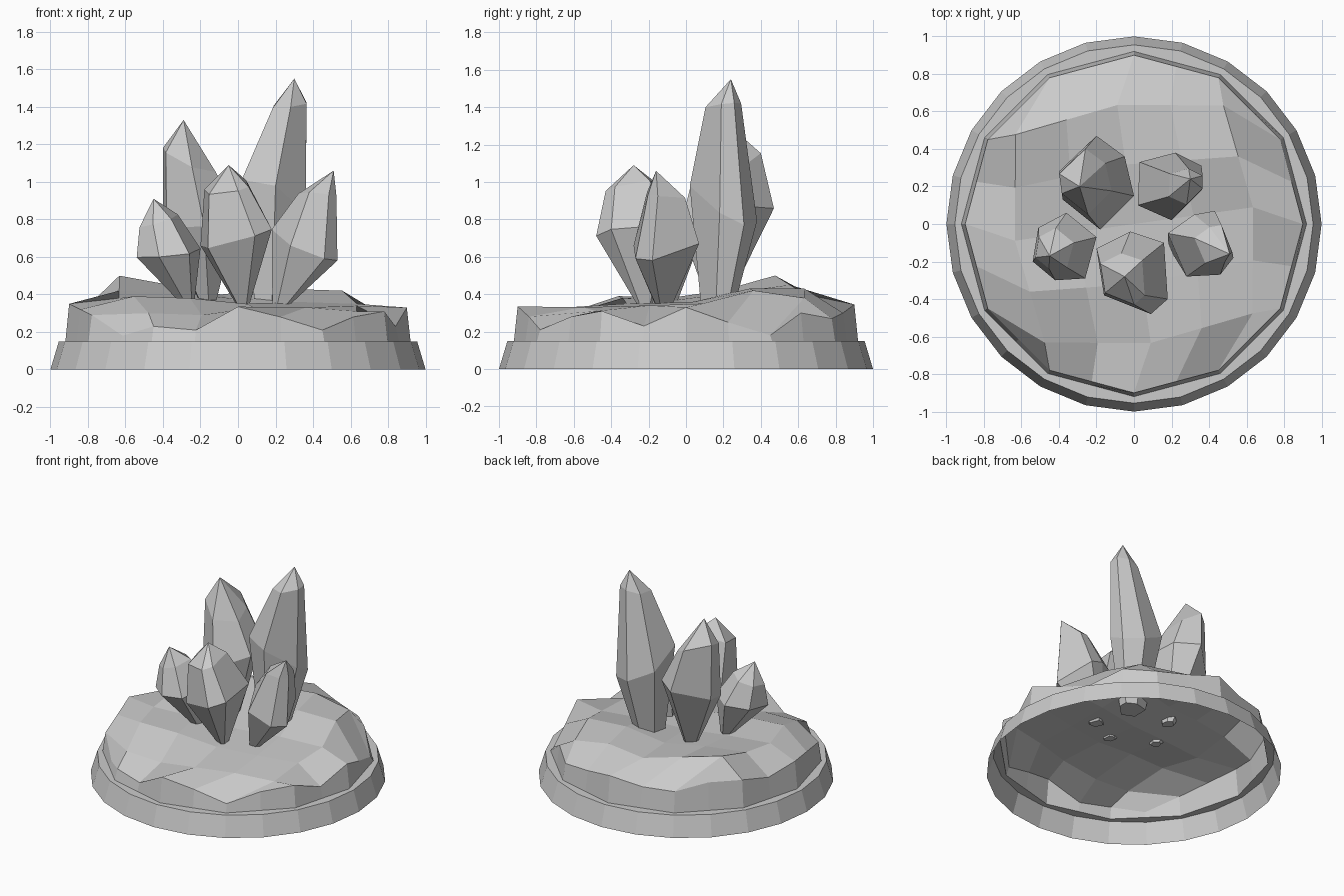
import bpy, bmesh
from math import sin, cos, pi, radians
from mathutils import Vector, Matrix

if "Cube" in bpy.data.objects:
    bpy.data.objects.remove(bpy.data.objects["Cube"])

stone = bpy.data.materials.new("stone grey")
stone.use_nodes = True
stone.diffuse_color = (0.6, 0.6, 0.6, 1)
stone.node_tree.nodes["Principled BSDF"].inputs["Base Color"].default_value = (0.6, 0.6, 0.6, 1)


def finish(bm, name):
    """Turn a bmesh into a flat-shaded stone object."""
    mesh = bpy.data.meshes.new(name)
    bm.to_mesh(mesh)
    bm.free()
    mesh.materials.append(stone)
    obj = bpy.data.objects.new(name, mesh)
    bpy.context.collection.objects.link(obj)
    return obj


def bridge(bm, lower, upper):
    n = len(lower)
    for k in range(n):
        m = (k + 1) % n
        bm.faces.new((lower[k], lower[m], upper[m], upper[k]))


def spot(step, radius, twelve=True):
    """One of 24 points; twelve puts every second one on the side of a 12-gon."""
    a = step * pi / 12
    r = radius * (cos(pi / 12) if twelve and step % 2 else 1)
    return Vector((r * cos(a), r * sin(a), 0))


def circle(bm, radius, z, twelve=False):
    return [bm.verts.new(spot(k, radius, twelve) + Vector((0, 0, z))) for k in range(24)]


# Plinth: open sloping ring with a narrow flat ledge
bm = bmesh.new()
foot, lip, ledge = circle(bm, 1, 0), circle(bm, .955, .15), circle(bm, .92, .15, True)
bridge(bm, foot, lip)
bridge(bm, lip, ledge)
finish(bm, "plinth")

# Rock: square grid blended between the rim's four arcs, heights from back to front
heights = [
    [.35, .30, .30, .345, .30, .27, .30],
    [.35, .50, .45, .40, .43, .38, .18],
    [.30, .42, .41, .38, .43, .42, .25],
    [.35, .38, .37, .35, .36, .35, .33],
    [.32, .39, .38, .35, .34, .34, .23],
    [.29, .30, .29, .33, .33, .31, .31],
    [.18, .23, .21, .335, .28, .21, .28],
]
bm = bmesh.new()
grid = {}
rim = {}
twist = Matrix.Rotation(radians(8), 3, 'Z')
for row, line in enumerate(heights):
    for col, z in enumerate(line):
        i, j = col - 3, 3 - row
        a, b = i / 3, j / 3
        back, front = spot(6 - i, .9), spot(18 + i, .9)
        left, right = spot(j, .9), spot(12 - j, .9)
        corner = Vector((a, b, 0)) * .9 * cos(pi / 4) * cos(pi / 12)
        place = ((1 + b) * back + (1 - b) * front + (1 + a) * left + (1 - a) * right) / 2 - corner
        if max(abs(i), abs(j)) < 3:
            place = twist @ place
        place.z = z
        grid[i, j] = bm.verts.new(place)
# Walk round the grid's border, starting at its +x side
for k in range(-3, 3):
    rim[k % 24] = grid[3, k]
    rim[k + 6] = grid[-k, 3]
    rim[k + 12] = grid[-3, -k]
    rim[k + 18] = grid[k, -3]
for i in range(-3, 3):
    for j in range(-3, 3):
        bm.faces.new((grid[i, j], grid[i + 1, j], grid[i + 1, j + 1], grid[i, j + 1]))
bridge(bm, circle(bm, .92, .15, True), [rim[k] for k in range(24)])
finish(bm, "rock")


def crystal(name, outline, root, root_size, waist, waist_tilt, neck, neck_size, neck_tilt, tip):
    """Six-sided shard: outline at the waist, shrunk to a root and a neck, then a tip."""
    bm = bmesh.new()
    points = [Vector((x, y, 0)) for x, y in outline]
    middle = sum(points, Vector()) / len(points)
    belts = []
    for centre, size, tilt in ((Vector(root), root_size, (0, 0)),
                               (middle + Vector((0, 0, waist)), 1, waist_tilt),
                               (Vector(neck), neck_size, neck_tilt)):
        belt = []
        for p in points:
            d = (p - middle) * size
            d.z = d.x * tilt[0] + d.y * tilt[1]
            belt.append(bm.verts.new(centre + d))
        belts.append(belt)
    bridge(bm, belts[0], belts[1])
    bridge(bm, belts[1], belts[2])
    bm.faces.new(belts[0][::-1])
    point = bm.verts.new(tip)
    for k in range(len(points)):
        bm.faces.new((belts[2][k], belts[2][(k + 1) % len(points)], point))
    finish(bm, name)


# Crystal cluster
crystal("back_left_crystal",
        [(0, .15), (-.05, .36), (-.2, .47), (-.4, .28), (-.38, .13), (-.18, -.03)],
        (-.16, .17, .35), .2, .81, (.2, .2), (-.26, .23, 1.12), .7, (-.4, .2), (-.29, .2, 1.33))
crystal("back_right_crystal",
        [(.36, .18), (.36, .31), (.22, .38), (.03, .33), (.02, .1), (.2, .02)],
        (.18, .18, .34), .5, .88, (-.4, -.5), (.28, .21, 1.41), .53, (.1, .1), (.3, .24, 1.55))
crystal("front_crystal",
        [(.18, -.4), (.16, -.1), (-.02, -.04), (-.2, -.13), (-.16, -.38), (.09, -.48)],
        (.03, -.22, .34), .17, .71, (.3, .1), (-.05, -.29, .97), .62, (.2, .2), (-.05, -.28, 1.09))
crystal("front_left_crystal",
        [(-.2, -.07), (-.36, .06), (-.51, -.02), (-.54, -.2), (-.42, -.3), (-.26, -.29)],
        (-.27, -.09, .35), .2, .62, (.1, .1), (-.43, -.14, .79), .6, (.3, .1), (-.45, -.17, .91))
crystal("front_right_crystal",
        [(.53, -.18), (.43, .07), (.32, .05), (.18, -.05), (.28, -.28), (.46, -.27)],
        (.23, -.12, .34), .25, .66, (-.4, .2), (.43, -.11, .93), .58, (-.1, -.1), (.51, -.16, 1.06))
